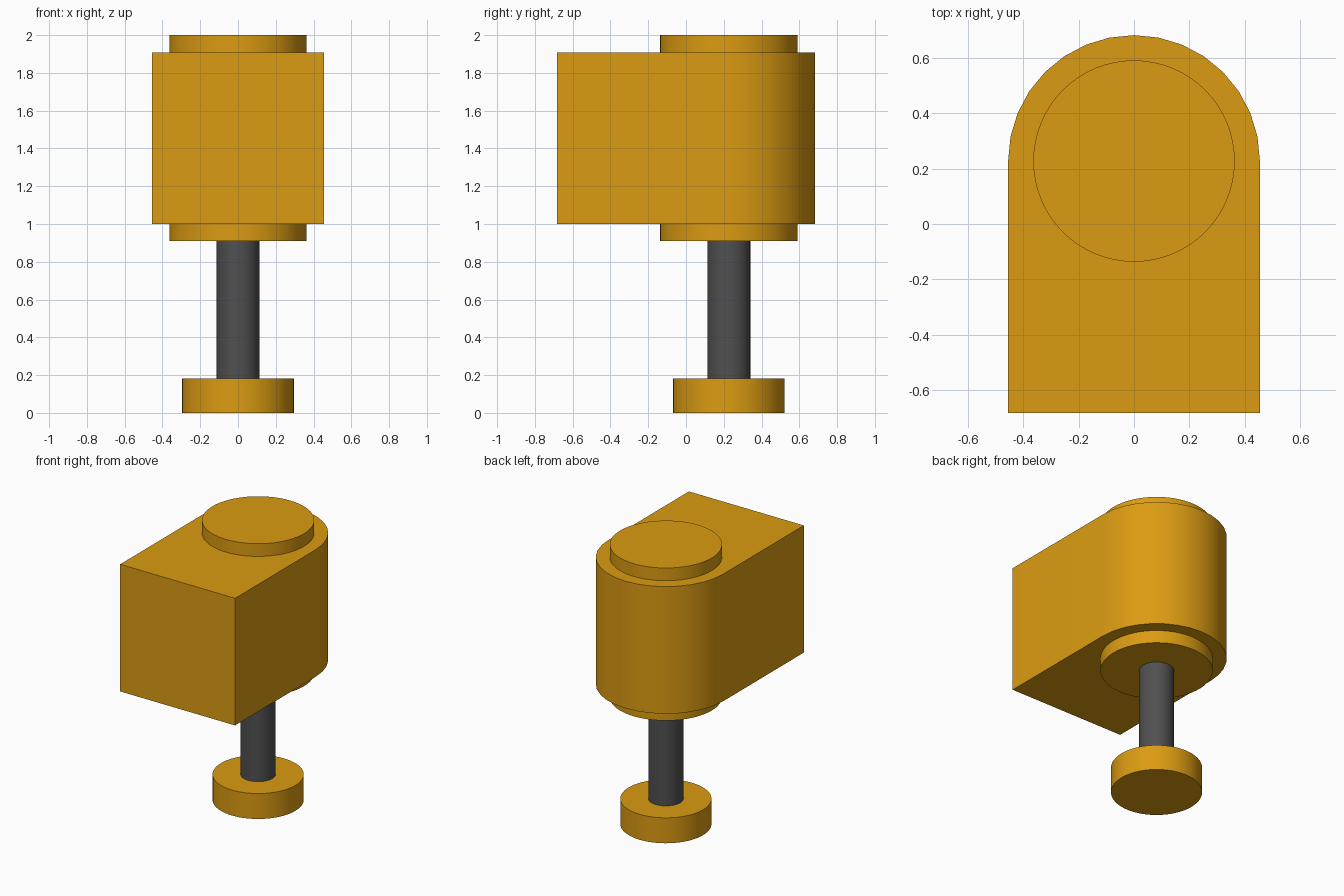
import bpy, bmesh, math

if "Cube" in bpy.data.objects:
    bpy.data.objects.remove(bpy.data.objects["Cube"])

S = 1 / 1.1          # model unit to final size
AXIS_Y = 0.25 * S    # the round parts share this vertical axis


def material(name, color):
    m = bpy.data.materials.new(name)
    m.diffuse_color = color
    m.use_nodes = True
    m.node_tree.nodes["Principled BSDF"].inputs["Base Color"].default_value = m.diffuse_color
    return m


def smooth(obj):
    bpy.ops.object.select_all(action='DESELECT')
    obj.select_set(True)
    bpy.context.view_layer.objects.active = obj
    bpy.ops.object.shade_smooth_by_angle(angle=math.radians(30))


def prism(name, outline, z0, z1, mat):
    """Extrude a closed outline from z0 to z1."""
    bm = bmesh.new()
    base = bm.faces.new([bm.verts.new((x, y, z0)) for x, y in outline])
    ext = bmesh.ops.extrude_face_region(bm, geom=[base], use_keep_orig=True)
    top = [v for v in ext["geom"] if isinstance(v, bmesh.types.BMVert)]
    bmesh.ops.translate(bm, verts=top, vec=(0, 0, z1 - z0))
    bmesh.ops.recalc_face_normals(bm, faces=bm.faces)
    mesh = bpy.data.meshes.new(name)
    bm.to_mesh(mesh)
    bm.free()
    mesh.materials.append(mat)
    obj = bpy.data.objects.new(name, mesh)
    bpy.context.collection.objects.link(obj)
    smooth(obj)
    return obj


def arc(radius, count, sweep):
    return [(radius * math.cos(sweep * i / count),
             AXIS_Y + radius * math.sin(sweep * i / count)) for i in range(count + 1)]


def disc(name, radius, z0, z1, mat, sides=64):
    return prism(name, arc(radius * S, sides, math.tau)[:-1], z0 * S, z1 * S, mat)


amber = material("amber", (0.71, 0.33, 0.006, 1))
steel = material("dark_steel", (0.08, 0.08, 0.08, 1))

# Housing: square front, half-round back
housing = arc(0.5 * S, 16, math.pi) + [(-0.5 * S, -0.75 * S), (0.5 * S, -0.75 * S)]
prism("housing", housing, 1.1 * S, 2.1 * S, amber)

# Caps above and below the housing
disc("lower_cap", 0.4, 1.0, 1.1, amber)
disc("upper_cap", 0.4, 2.1, 2.2, amber)

# Shaft and foot
disc("shaft", 0.125, 0.2, 1.0, steel, 32)
disc("foot", 0.325, 0.0, 0.2, amber)
